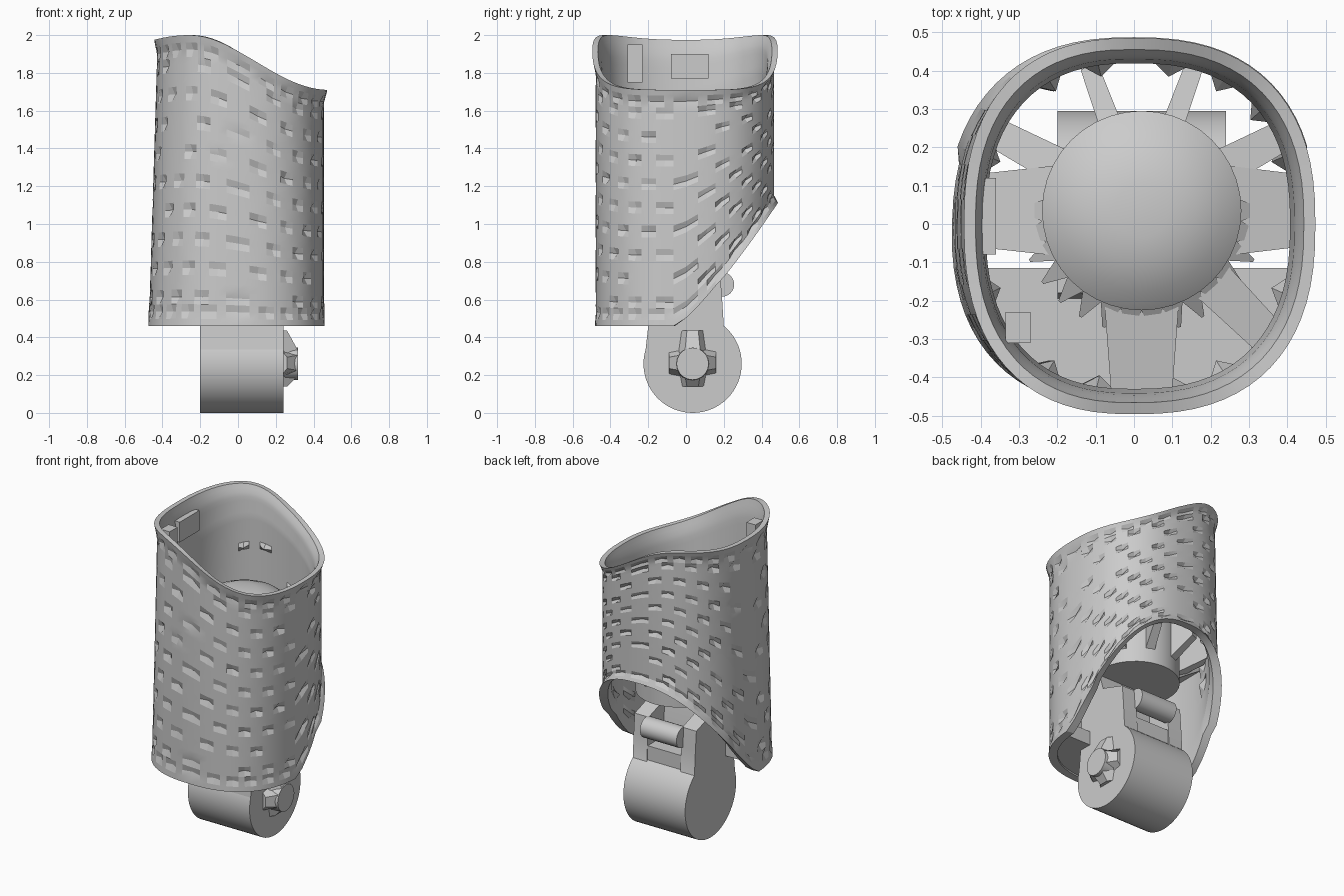
import bpy, bmesh, math, random
from mathutils import Vector, Matrix

if "Cube" in bpy.data.objects:
    bpy.data.objects.remove(bpy.data.objects["Cube"])

random.seed(4)
CX, CY = 0.02, 0.035          # axis of the inner core
N, R = 72, 40                 # shell segments around / rows up


def finish(name, bm, angle=30):
    bmesh.ops.recalc_face_normals(bm, faces=bm.faces[:])
    me = bpy.data.meshes.new(name)
    bm.to_mesh(me)
    bm.free()
    ob = bpy.data.objects.new(name, me)
    bpy.context.collection.objects.link(ob)
    bpy.ops.object.select_all(action='DESELECT')
    ob.select_set(True)
    bpy.context.view_layer.objects.active = ob
    bpy.ops.object.shade_smooth_by_angle(angle=math.radians(angle))
    return ob


def box(name, x0, x1, y0, y1, z0, z1):
    bm = bmesh.new()
    bmesh.ops.create_cube(bm, size=1)
    for v in bm.verts:
        v.co = ((x0 + x1) / 2 + v.co.x * (x1 - x0), (y0 + y1) / 2 + v.co.y * (y1 - y0),
                (z0 + z1) / 2 + v.co.z * (z1 - z0))
    return finish(name, bm)


def cyl_x(name, x0, x1, y, z, r0, r1, seg=48):
    bm = bmesh.new()
    m = Matrix.Translation(((x0 + x1) / 2, y, z)) @ Matrix.Rotation(math.pi / 2, 4, 'Y')
    bmesh.ops.create_cone(bm, cap_ends=True, segments=seg, radius1=r0, radius2=r1,
                          depth=x1 - x0, matrix=m)
    return finish(name, bm)


def prism(name, profile, axis_x):
    """Extrude a (y, z) profile between two x values."""
    bm = bmesh.new()
    rings = [[bm.verts.new((x, y, z)) for y, z in profile] for x in axis_x]
    bm.faces.new(rings[0])
    bm.faces.new(rings[1])
    k = len(profile)
    for i in range(k):
        j = (i + 1) % k
        bm.faces.new((rings[0][i], rings[0][j], rings[1][j], rings[1][i]))
    return finish(name, bm)


# Shell outline: rounded-square section, wavy top edge, slanted cut at lower back
def top_z(x):
    z = 1.855 + 0.145 * math.cos(math.pi * min(1, max(0, (x + 0.27) / 0.74)))
    return z - 0.7 * max(0, -0.27 - x) ** 2


def bottom_z(y):
    return 0.46 + 0.66 * (max(0, y + 0.06) / 0.54) ** 1.25


def shell_point(th, t, inset):
    c, s = math.cos(th), math.sin(th)
    u = math.copysign(abs(c) ** (2 / 2.45), c)
    v = math.copysign(abs(s) ** (2 / 2.45), s)
    z0, z1 = bottom_z(v * 0.475), top_z(u * 0.46)
    z = z0 + (z1 - z0) * t
    low = 0.02 if v > 0.4 else 0.004
    flare = 0.018 * max(0, 1 - (1 - t) / 0.06) + low * max(0, 1 - t / 0.05)
    hx = 0.455 if u > 0 else 0.472 - 0.04 * (z - 0.46) / 1.3
    hy = 0.478 if v < 0 else 0.467
    d = flare - inset
    return Vector((u * (hx + d), v * (hy + d), z))


# Sleeve shell with a staggered pattern of small dents
bm = bmesh.new()
rows = []
for side in (0, 1):
    for j in (range(R + 1) if side == 0 else range(R, -1, -1)):
        ring = []
        for i in range(N):
            t = j / R
            if side == 0:
                inset = 0
                if 3 < j < R - 3 and j % 4 == 0 and (i + j // 2) % 4 == 0 and random.random() < 0.9:
                    inset = random.choice((0.024, 0.02, 0.016))
                if j in (2, R - 2) and i % 3 == 0:
                    inset = 0.016
            else:
                inset = 0.03 + 0.018 * min(1, (1 - t) / 0.2)
                if 3 < j < R - 12 and j % 4 == 0 and i % 4 == 0 and random.random() < 0.5:
                    inset += 0.03
            ring.append(bm.verts.new(shell_point(2 * math.pi * i / N, t, inset)))
        rows.append(ring)
for a, b in zip(rows, rows[1:] + rows[:1]):
    for i in range(N):
        k = (i + 1) % N
        bm.faces.new((a[i], a[k], b[k], b[i]))
finish("sleeve_shell", bm, 15)

# Core column with a shallow domed top
bm = bmesh.new()
prof = [(0.26, 0.9), (0.26, 1.45), (0.21, 1.49), (0.14, 1.52), (0.07, 1.535)]
rings = [[bm.verts.new((CX + r * math.cos(2 * math.pi * i / 40), CY + r * math.sin(2 * math.pi * i / 40), z))
          for i in range(40)] for r, z in prof]
for a, b in zip(rings, rings[1:]):
    for i in range(40):
        bm.faces.new((a[i], a[(i + 1) % 40], b[(i + 1) % 40], b[i]))
bm.faces.new(rings[0])
bm.faces.new(rings[-1])
finish("core_column", bm)


# Tapered ribs that tie the column to the shell
def rib(name, deg, r0, r1, w0, w1, z_in, z_out):
    bm = bmesh.new()
    m = Matrix.Translation((CX, CY, 0)) @ Matrix.Rotation(math.radians(deg), 4, 'Z')
    vs = [bm.verts.new(m @ Vector((r, w * s, z))) for r, w, zz in ((r0, w0, z_in), (r1, w1, z_out))
          for z in zz for s in (-1, 1)]
    for f in ((0, 1, 3, 2), (4, 5, 7, 6), (0, 1, 5, 4), (2, 3, 7, 6), (0, 2, 6, 4), (1, 3, 7, 5)):
        bm.faces.new([vs[i] for i in f])
    return finish(name, bm)


for n, (deg, reach, w) in enumerate(((0, 0.4, 0.12), (180, 0.42, 0.12), (270, 0.47, 0.1),
                                     (70, 0.4, 0.03), (110, 0.4, 0.03),
                                     (28, 0.42, 0.05), (152, 0.42, 0.05), (315, 0.47, 0.06))):
    rib(f"support_rib_{n}", deg, 0.2, reach, w, w * 0.8, (0.95, 1.42), (1.1, 1.38))

# Small spikes around the column
for n in range(16):
    rib(f"column_spike_{n}", 180 + n * 12, 0.24, 0.32, 0.035, 0.004, (1.28, 1.43), (1.33, 1.38))

# Front floor inside the lower rim
bm = bmesh.new()
lo, hi = [], []
for i in range(25):
    p = shell_point(math.pi * (1.06 + 0.88 * i / 24), 0.02, 0.03)
    lo.append(bm.verts.new((p.x, p.y, 0.47)))
    hi.append(bm.verts.new((p.x, p.y, 0.56)))
bm.faces.new(lo)
bm.faces.new(hi)
for i in range(25):
    k = (i + 1) % 25
    bm.faces.new((lo[i], lo[k], hi[k], hi[i]))
finish("front_floor", bm)

# Neck: front slab, two cheeks and the cross pin between them
prism("neck_slab", [(-0.22, 0.28), (-0.2, 0.46), (-0.18, 0.95), (-0.04, 0.95), (0.02, 0.75), (0.04, 0.3)],
      (-0.2, 0.24))
for name, xs in (("neck_cheek_left", (-0.2, -0.1)), ("neck_cheek_right", (0.14, 0.24))):
    prism(name, [(0.0, 0.25), (0.27, 0.3), (0.2, 0.46), (0.19, 0.62), (0.18, 0.74), (0.0, 0.8)], xs)
box("neck_bridge", -0.12, 0.16, 0.0, 0.19, 0.3, 0.56)
cyl_x("cross_pin", -0.11, 0.15, 0.19, 0.68, 0.065, 0.065, 24)

# Bottom barrel with a raised hub on its right side
cyl_x("bottom_barrel", -0.2, 0.24, CY, 0.26, 0.26, 0.26, 64)
cyl_x("hub_boss", 0.235, 0.318, CY, 0.26, 0.09, 0.085, 20)
for n in range(4):
    bm = bmesh.new()
    m = Matrix.Translation((0.235, CY, 0.265)) @ Matrix.Rotation(math.pi / 2 * n, 4, 'X')
    tip = 0.17 if n == 0 else 0.125
    vs = [bm.verts.new(m @ Vector(p)) for p in
          ((0, -0.085, 0), (0, 0.085, 0), (0, 0.06, tip), (0, -0.06, tip),
           (0.08, -0.04, 0.07), (0.08, 0.04, 0.07), (0.025, 0.03, tip), (0.025, -0.03, tip))]
    for f in ((0, 1, 2, 3), (4, 5, 6, 7), (0, 1, 5, 4), (1, 2, 6, 5), (2, 3, 7, 6), (3, 0, 4, 7)):
        bm.faces.new([vs[i] for i in f])
    finish(f"hub_tab_{n}", bm)

# Pads on the inner wall below the high side of the rim
box("inner_pad_centre", -0.41, -0.36, -0.08, 0.12, 1.77, 1.9)
box("inner_pad_front", -0.335, -0.27, -0.31, -0.23, 1.75, 1.95)
